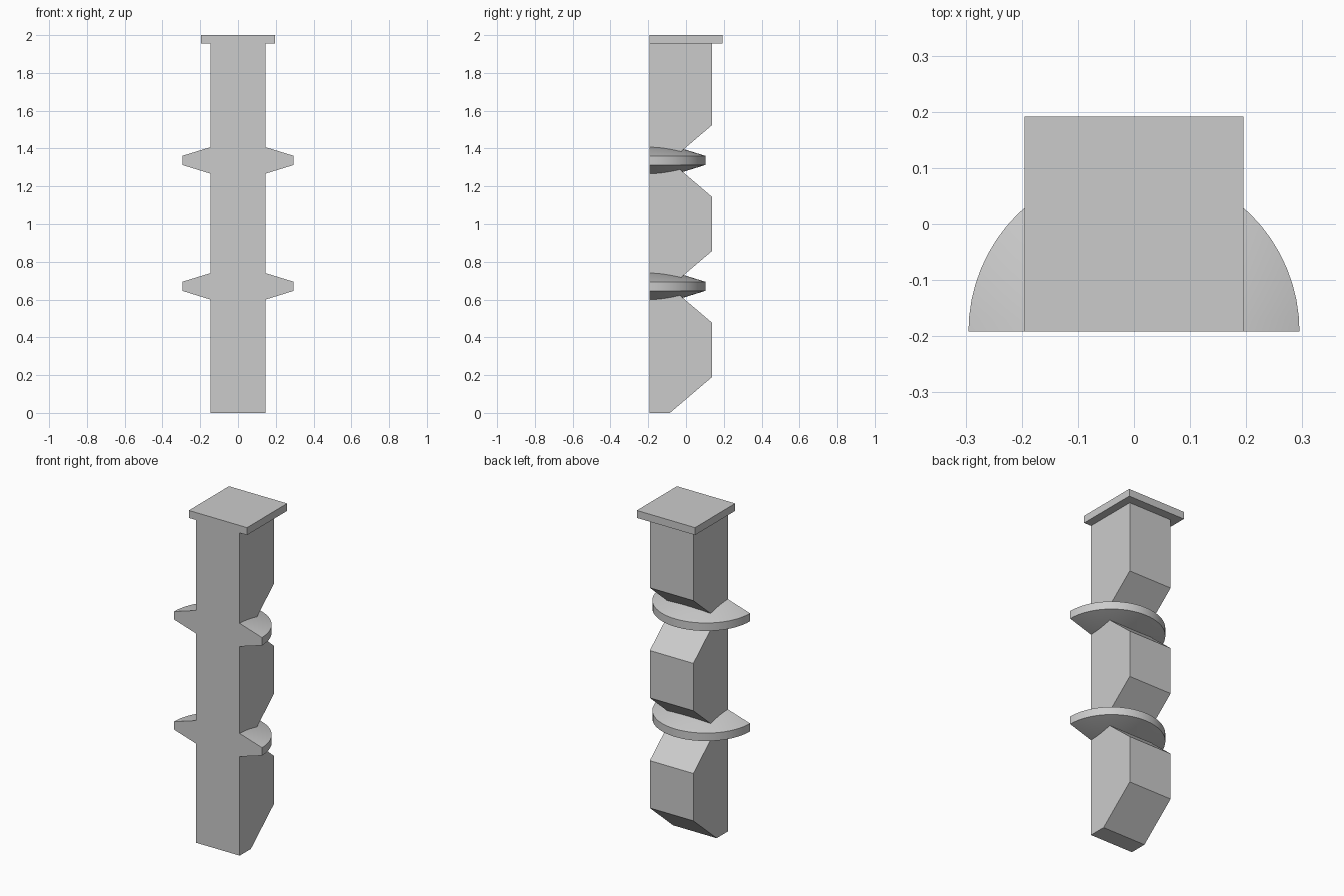
import bpy, bmesh, math

cube = bpy.data.objects.get("Cube")
if cube:
    bpy.data.objects.remove(cube, do_unlink=True)

FRONT = -0.192        # flat front plane
BACK = 0.138          # back of the post
HALF_W = 0.146        # half width of the post
PITCH = 0.667         # spacing of the notches
CAP_Z = 1.955

grey = bpy.data.materials.new("light_grey")
grey.use_nodes = True
grey.diffuse_color = (0.6, 0.6, 0.6, 1)
grey.node_tree.nodes["Principled BSDF"].inputs["Base Color"].default_value = (0.6, 0.6, 0.6, 1)


def finish(bm, name):
    bmesh.ops.recalc_face_normals(bm, faces=bm.faces)
    mesh = bpy.data.meshes.new(name)
    bm.to_mesh(mesh)
    bm.free()
    mesh.materials.append(grey)
    obj = bpy.data.objects.new(name, mesh)
    bpy.context.collection.objects.link(obj)
    return obj


def extruded(name, profile, half_width):
    """Extrude a (y, z) outline across x, centred."""
    bm = bmesh.new()
    face = bm.faces.new([bm.verts.new((-half_width, y, z)) for y, z in profile])
    out = bmesh.ops.extrude_face_region(bm, geom=[face])
    moved = [v for v in out["geom"] if isinstance(v, bmesh.types.BMVert)]
    bmesh.ops.translate(bm, verts=moved, vec=(2 * half_width, 0, 0))
    return finish(bm, name)


# Post with V notches down its back
outline = [(FRONT, CAP_Z), (FRONT, 0)]
for i in range(3):
    z = i * PITCH
    if i:
        outline.append((BACK, z - 0.19))
    outline += [(-0.085, z), (BACK, z + 0.19)]
outline.append((BACK, CAP_Z))
extruded("post", outline, HALF_W)

# Square cap plate
extruded("cap", [(FRONT, CAP_Z), (FRONT, 2), (0.192, 2), (0.192, CAP_Z)], 0.195)


# Half discs that taper towards the rim
def half_disc(name, z, radius=0.295, rim=0.024, hub=0.115, steps=32):
    bm = bmesh.new()
    top, bottom = (bm.verts.new((0, FRONT, z + s * hub)) for s in (1, -1))
    upper, lower = [], []
    for i in range(steps + 1):
        a = math.pi * i / steps
        x, y = radius * math.cos(a), FRONT + radius * math.sin(a)
        upper.append(bm.verts.new((x, y, z + rim)))
        lower.append(bm.verts.new((x, y, z - rim)))
    for i in range(steps):
        bm.faces.new((top, upper[i], upper[i + 1]))
        bm.faces.new((bottom, lower[i + 1], lower[i]))
        bm.faces.new((upper[i], lower[i], lower[i + 1], upper[i + 1]))
    bm.faces.new((top, upper[-1], lower[-1], bottom, lower[0], upper[0]))
    obj = finish(bm, name)
    bpy.ops.object.select_all(action="DESELECT")
    obj.select_set(True)
    bpy.context.view_layer.objects.active = obj
    bpy.ops.object.shade_smooth_by_angle(angle=math.radians(15))


half_disc("lower_disc", PITCH + 0.003)
half_disc("upper_disc", 2 * PITCH + 0.003)
